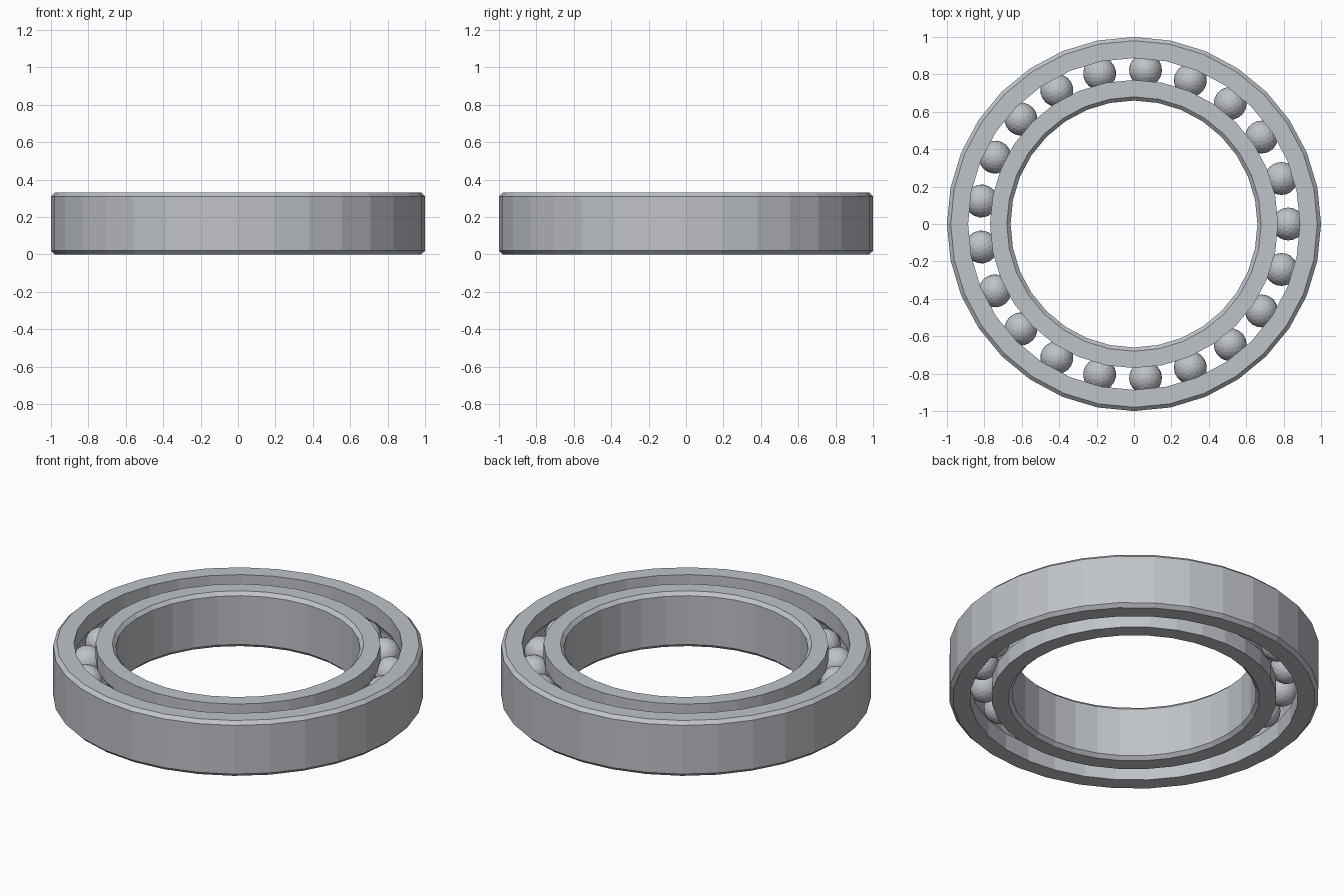
import bpy
import bmesh
from math import sin, cos, pi, sqrt, asin

cube = bpy.data.objects.get("Cube")
if cube:
    bpy.data.objects.remove(cube, do_unlink=True)

HEIGHT = 0.33
MID = HEIGHT / 2
CHAMFER = 0.02
SEGMENTS = 32
BALLS = 21
PITCH = 0.825        # radius of the circle of ball centres
BALL_R = 0.088
GROOVE_R = 0.09

steel = bpy.data.materials.new("brushed steel")
steel.use_nodes = True
colour = (0.52, 0.54, 0.575, 1)
steel.diffuse_color = colour
steel.node_tree.nodes["Principled BSDF"].inputs["Base Color"].default_value = colour


def add_object(name, bm):
    bmesh.ops.recalc_face_normals(bm, faces=bm.faces)
    mesh = bpy.data.meshes.new(name)
    bm.to_mesh(mesh)
    bm.free()
    mesh.materials.append(steel)
    obj = bpy.data.objects.new(name, mesh)
    bpy.context.collection.objects.link(obj)
    return obj


def race(name, plain_r, track_r):
    """Ring with a chamfered plain side and a ball groove on the track side."""
    side = 1 if track_r > plain_r else -1
    profile = [(plain_r + side * CHAMFER, 0), (track_r, 0)]
    # groove arc, bottom to top
    half = asin(sqrt(GROOVE_R ** 2 - (PITCH - track_r) ** 2) / GROOVE_R)
    steps = 8
    for i in range(steps + 1):
        a = -half + 2 * half * i / steps
        profile.append((PITCH - side * GROOVE_R * cos(a), MID + GROOVE_R * sin(a)))
    profile += [(track_r, HEIGHT), (plain_r + side * CHAMFER, HEIGHT),
                (plain_r, HEIGHT - CHAMFER), (plain_r, CHAMFER)]

    bm = bmesh.new()
    loops = []
    for s in range(SEGMENTS):
        t = 2 * pi * s / SEGMENTS
        loops.append([bm.verts.new((r * cos(t), r * sin(t), z)) for r, z in profile])
    n = len(profile)
    for s in range(SEGMENTS):
        a, b = loops[s], loops[(s + 1) % SEGMENTS]
        for i in range(n):
            j = (i + 1) % n
            bm.faces.new((a[i], a[j], b[j], b[i]))
    return add_object(name, bm)


# Outer and inner races
race("outer_race", 1.0, 0.887)
race("inner_race", 0.66, 0.77)

# Rolling balls share one faceted mesh
bm = bmesh.new()
bmesh.ops.create_icosphere(bm, subdivisions=3, radius=BALL_R)
first = add_object("ball_1", bm)
for i in range(BALLS):
    t = 2 * pi * i / BALLS
    ball = first
    if i:
        ball = bpy.data.objects.new(f"ball_{i + 1}", first.data)
        bpy.context.collection.objects.link(ball)
    ball.location = (PITCH * cos(t), PITCH * sin(t), MID)
    ball.rotation_euler.z = t
